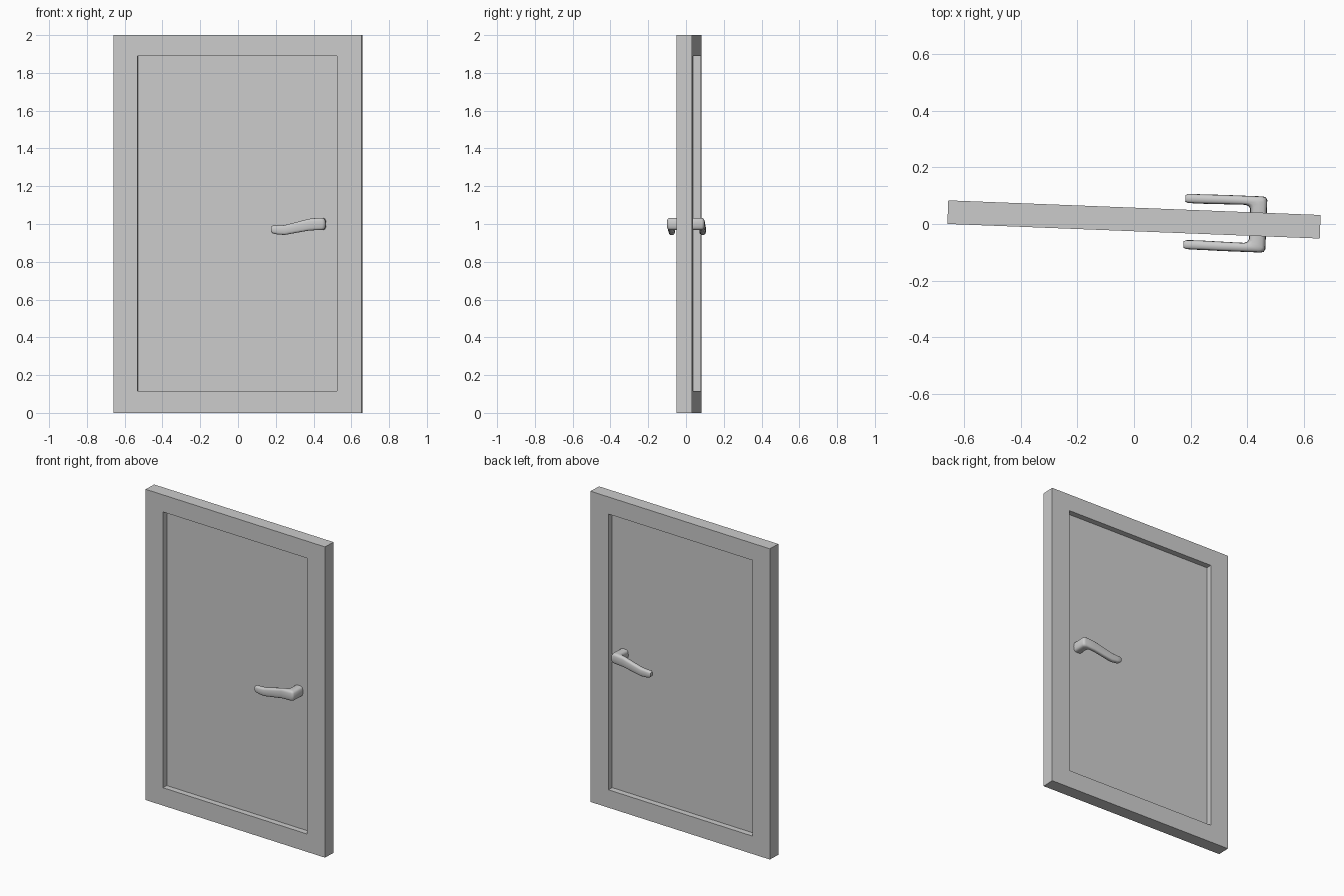
import bpy, bmesh, math
from mathutils import Vector

if "Cube" in bpy.data.objects:
    bpy.data.objects.remove(bpy.data.objects["Cube"])

ANGLE = math.radians(-2.25)      # the whole door stands slightly turned
OFFSET = Vector((0, 0.016, 0))
HALF_T = 0.0415                  # half of frame thickness


def add_object(name, bm, smooth=False):
    bmesh.ops.recalc_face_normals(bm, faces=bm.faces)
    mesh = bpy.data.meshes.new(name)
    bm.to_mesh(mesh)
    bm.free()
    ob = bpy.data.objects.new(name, mesh)
    bpy.context.collection.objects.link(ob)
    ob.location = OFFSET
    ob.rotation_euler.z = ANGLE
    if smooth:
        bpy.ops.object.select_all(action='DESELECT')
        ob.select_set(True)
        bpy.context.view_layer.objects.active = ob
        bpy.ops.object.shade_smooth_by_angle(angle=math.radians(50))
    return ob


def rect(bm, x0, x1, z0, z1, y):
    return [bm.verts.new((x, y, z)) for x, z in ((x0, z0), (x1, z0), (x1, z1), (x0, z1))]


def bridge(bm, a, b):
    n = len(a)
    for i in range(n):
        j = (i + 1) % n
        bm.faces.new((a[i], a[j], b[j], b[i]))


# Frame: rectangular ring with an opening
OUTER = (-0.657, 0.657, 0, 2)
INNER = (-0.53, 0.526, 0.115, 1.89)
bm = bmesh.new()
loops = [rect(bm, *OUTER, -HALF_T), rect(bm, *INNER, -HALF_T),
         rect(bm, *INNER, HALF_T), rect(bm, *OUTER, HALF_T)]
for i in range(4):
    bridge(bm, loops[i], loops[(i + 1) % 4])
add_object("door_frame", bm)

# Thin panel in the middle of the frame
bm = bmesh.new()
front, back = rect(bm, *INNER, -0.004), rect(bm, *INNER, 0.004)
bridge(bm, front, back)
bm.faces.new(front)
bm.faces.new(back)
add_object("door_panel", bm)

# Handle cross-sections: inner x, inner y, outer x, outer y, centre z, half height
SECTIONS = [
    (0.408, 0.000, 0.467, 0.000, 1.000, 0.033),
    (0.408, 0.054, 0.467, 0.086, 1.000, 0.033),
    (0.403, 0.062, 0.462, 0.096, 1.000, 0.033),
    (0.392, 0.067, 0.450, 0.099, 1.000, 0.032),
    (0.375, 0.067, 0.380, 0.099, 0.996, 0.031),
    (0.310, 0.066, 0.310, 0.099, 0.981, 0.028),
    (0.250, 0.065, 0.250, 0.098, 0.968, 0.026),
    (0.210, 0.065, 0.210, 0.098, 0.968, 0.023),
    (0.187, 0.066, 0.187, 0.097, 0.971, 0.020),
    (0.178, 0.070, 0.178, 0.093, 0.972, 0.013),
]
SIDES = 16


def squarish(v):
    return math.copysign(abs(v) ** 0.6, v)


def handle(name, side):
    bm = bmesh.new()
    rings = []
    for ix, iy, ox, oy, z, hz in SECTIONS:
        ring = []
        for k in range(SIDES):
            a = 2 * math.pi * k / SIDES
            t = 0.5 + 0.5 * squarish(math.cos(a))
            ring.append(bm.verts.new((ix + (ox - ix) * t,
                                      side * (iy + (oy - iy) * t),
                                      z + hz * squarish(math.sin(a)))))
        rings.append(ring)
    for a, b in zip(rings, rings[1:]):
        bridge(bm, a, b)
    bm.faces.new(rings[0])
    bm.faces.new(rings[-1])
    add_object(name, bm, smooth=True)


# Lever handles on both faces
handle("front_handle", -1)
handle("back_handle", 1)
